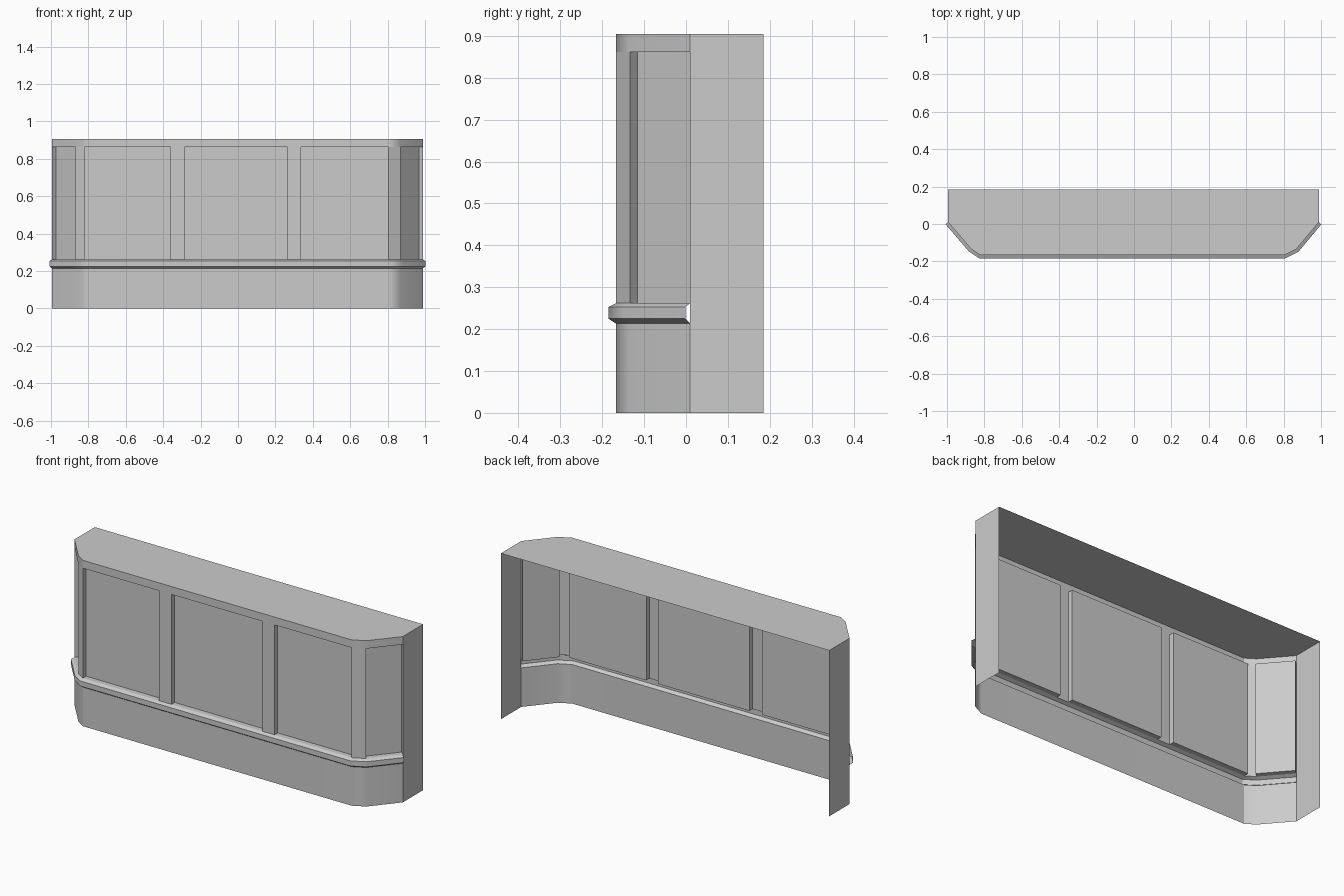
import bpy, bmesh, math
from mathutils import Vector

cube = bpy.data.objects.get("Cube")
if cube:
    bpy.data.objects.remove(cube)

GREY = 0.6
mat = bpy.data.materials.new("plain grey")
mat.use_nodes = True
mat.diffuse_color = (GREY, GREY, GREY, 1)
mat.node_tree.nodes["Principled BSDF"].inputs["Base Color"].default_value = (GREY, GREY, GREY, 1)

# Heights and depths
SILL_LOW, SILL_TOP, HEAD, TOP = 0.213, 0.262, 0.862, 0.905
FRONT, BACK, RECESS, LIP = -0.167, 0.185, 0.028, 0.018

# Plan corners, left to right
LEFT = [(-0.994, 0.01), (-0.87, -0.134), (-0.82, FRONT)]
RIGHT = [(0.803, FRONT), (0.868, -0.134), (0.988, 0.01)]
BAY = LEFT + RIGHT


def finish(name, bm):
    mesh = bpy.data.meshes.new(name)
    bm.to_mesh(mesh)
    bm.free()
    mesh.materials.append(mat)
    ob = bpy.data.objects.new(name, mesh)
    bpy.context.collection.objects.link(ob)
    bpy.ops.object.select_all(action='DESELECT')
    ob.select_set(True)
    bpy.context.view_layer.objects.active = ob
    bpy.ops.object.shade_smooth_by_angle(angle=math.radians(30))
    mod = ob.modifiers.new("Weighted normals", 'WEIGHTED_NORMAL')
    mod.keep_sharp = True
    return ob


def miters(path):
    """Outward mitred offset direction at each plan point."""
    pts = [Vector(p) for p in path]
    normals = []
    for a, b in zip(pts, pts[1:]):
        d = (b - a).normalized()
        normals.append(Vector((d.y, -d.x)))
    out = []
    for i in range(len(pts)):
        a, b = normals[max(i - 1, 0)], normals[min(i, len(normals) - 1)]
        m = (a + b).normalized()
        out.append(m / m.dot(a))
    return pts, out


def sweep(name, path, profile, caps=False):
    """Sweep an (outward offset, height) profile along a plan path."""
    bm = bmesh.new()
    rows = []
    for p, m in zip(*miters(path)):
        rows.append([bm.verts.new((*(p + m * o), z)) for o, z in profile])
    for a, b in zip(rows, rows[1:]):
        for j in range(len(profile) - 1):
            bm.faces.new((a[j], b[j], b[j + 1], a[j + 1]))
    if caps:
        bm.faces.new(rows[0])
        bm.faces.new(rows[-1][::-1])
    return finish(name, bm)


# Continuous bands around the bay
sweep("lower_wall", BAY, [(0, 0), (0, SILL_LOW)])
sweep("sill", BAY, [(0, SILL_LOW), (LIP, 0.225), (LIP, 0.253), (0, SILL_TOP)])
sweep("header", BAY, [(0, HEAD), (0, TOP)])

# Posts between the windows
mullions = [(-0.36, -0.285), (0.265, 0.337)]
post = [(0, SILL_TOP), (0, HEAD)]
sweep("left_corner_post", LEFT[1:], post)
sweep("right_corner_post", RIGHT[:2], post)
for side, (a, b) in zip(("left", "right"), mullions):
    sweep(side + "_mullion", [(a, FRONT), (b, FRONT)], post)

# Recessed panes with their reveals
pane = [(0, SILL_TOP), (-RECESS, SILL_TOP), (-RECESS, HEAD), (0, HEAD)]
edges = [LEFT[2][0]] + [x for m in mullions for x in m] + [RIGHT[0][0]]
for i in range(0, len(edges), 2):
    sweep(f"front_window_{i // 2 + 1}", [(edges[i], FRONT), (edges[i + 1], FRONT)], pane, True)
sweep("left_angled_window", LEFT[:2], pane, True)
sweep("right_angled_window", RIGHT[1:], pane, True)

# Side walls and roof; back and underside stay open
full = [(0, 0), (0, TOP)]
back_left, back_right = (LEFT[0][0], BACK), (RIGHT[-1][0], BACK)
sweep("left_side_wall", [back_left, LEFT[0]], full)
sweep("right_side_wall", [RIGHT[-1], back_right], full)
bm = bmesh.new()
bm.faces.new([bm.verts.new((x, y, TOP)) for x, y in BAY + [back_right, back_left]])
finish("roof", bm)
